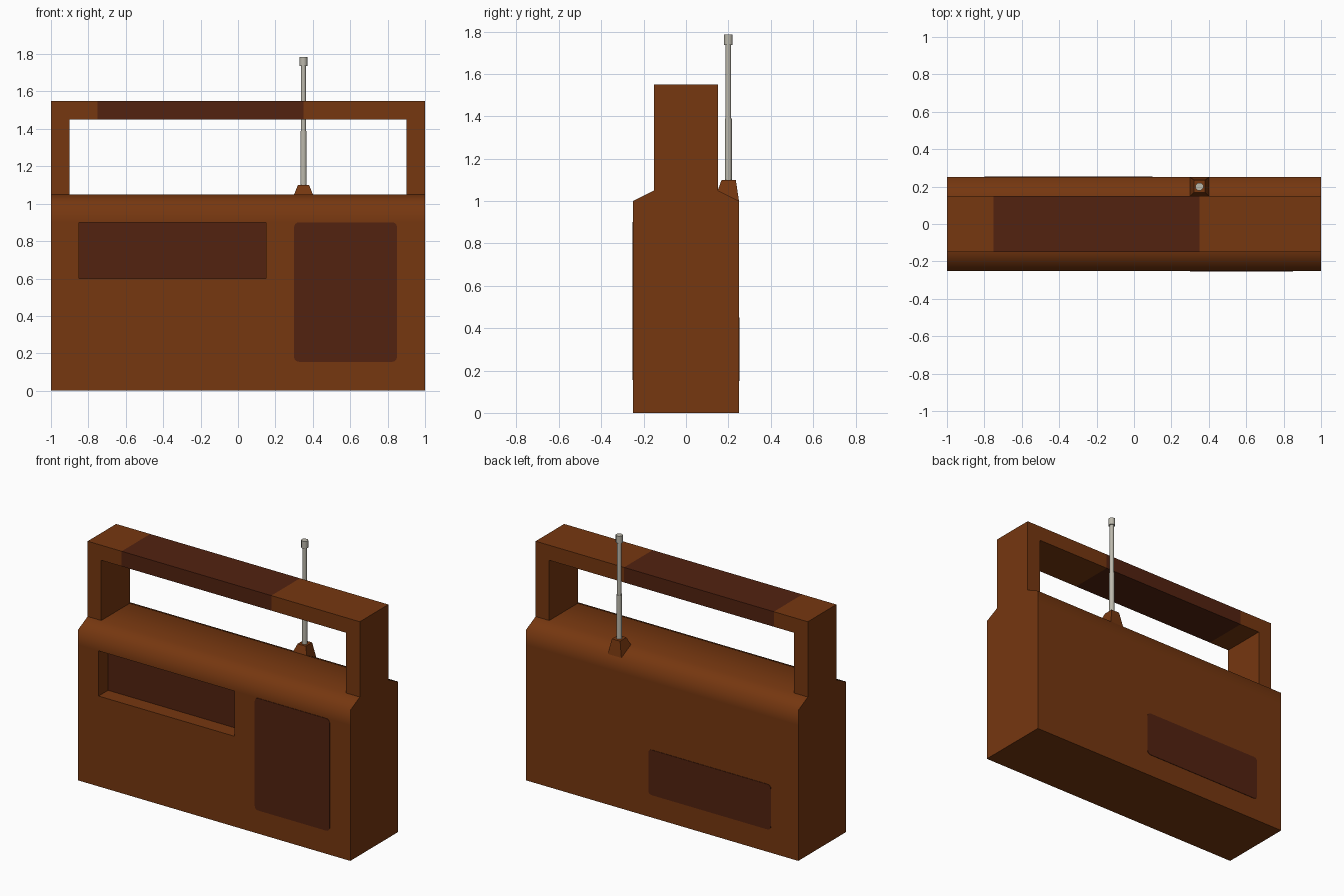
import bpy, bmesh, math
from mathutils import Vector

if "Cube" in bpy.data.objects:
    bpy.data.objects.remove(bpy.data.objects["Cube"])


def material(name, rgb):
    m = bpy.data.materials.new(name)
    m.diffuse_color = (*rgb, 1)
    m.use_nodes = True
    m.node_tree.nodes["Principled BSDF"].inputs["Base Color"].default_value = m.diffuse_color
    return m


BROWN = material("brown casing", (0.18, 0.038, 0.005))
DARK = material("dark brown panel", (0.085, 0.016, 0.005))
METAL = material("light grey metal", (0.50, 0.48, 0.41))


def finish(bm, name, mats, smooth=None):
    bmesh.ops.recalc_face_normals(bm, faces=bm.faces)
    me = bpy.data.meshes.new(name)
    bm.to_mesh(me)
    bm.free()
    for m in mats:
        me.materials.append(m)
    ob = bpy.data.objects.new(name, me)
    bpy.context.collection.objects.link(ob)
    if smooth:
        bpy.ops.object.select_all(action='DESELECT')
        ob.select_set(True)
        bpy.context.view_layer.objects.active = ob
        bpy.ops.object.shade_smooth_by_angle(angle=math.radians(smooth))
    return ob


def prism(points, offset):
    """Closed outline of 3D points extruded along offset."""
    bm = bmesh.new()
    face = bm.faces.new([bm.verts.new(p) for p in points])
    ext = bmesh.ops.extrude_face_region(bm, geom=[face], use_keep_orig=True)
    bmesh.ops.translate(bm, vec=offset, verts=[v for v in ext["geom"] if isinstance(v, bmesh.types.BMVert)])
    bmesh.ops.recalc_face_normals(bm, faces=bm.faces)
    return bm


def cut(bm, co, no):
    bmesh.ops.bisect_plane(bm, geom=bm.verts[:] + bm.edges[:] + bm.faces[:], plane_co=co, plane_no=no)


# Casing with sloped shoulders and a recessed display on the front
section = [(-0.25, 0), (0.25, 0), (0.25, 1), (0.15, 1.05), (-0.15, 1.05), (-0.25, 1)]
bm = prism([(-1, y, z) for y, z in section], Vector((2, 0, 0)))
for x in (-0.85, 0.15):
    cut(bm, (x, 0, 0), (1, 0, 0))
for z in (0.6, 0.9):
    cut(bm, (0, 0, z), (0, 0, 1))
window = [f for f in bm.faces if f.normal.y < -0.9
          and -0.85 < f.calc_center_median().x < 0.15 and 0.6 < f.calc_center_median().z < 0.9]
inner = bmesh.ops.extrude_discrete_faces(bm, faces=window)["faces"]
for f in inner:
    f.material_index = 1
bmesh.ops.translate(bm, vec=(0, 0.1, 0), verts=list({v for f in inner for v in f.verts}))
finish(bm, "casing", [BROWN, DARK], 70)

# Carrying handle with a dark grip section
arch = [(-1, 1.05), (-0.9, 1.05), (-0.9, 1.45), (0.9, 1.45), (0.9, 1.05), (1, 1.05), (1, 1.55), (-1, 1.55)]
bm = prism([(x, -0.15, z) for x, z in arch], Vector((0, 0.3, 0)))
for x in (-0.75, 0.35):
    cut(bm, (x, 0, 0), (1, 0, 0))
for f in bm.faces:
    f.material_index = int(-0.75 < f.calc_center_median().x < 0.35)
finish(bm, "handle", [BROWN, DARK])


# Rounded flat panels: speaker in front, battery cover behind
def panel(name, x0, x1, z0, z1, y, thick, r=0.025):
    pts = []
    corners = [(x1 - r, z1 - r), (x0 + r, z1 - r), (x0 + r, z0 + r), (x1 - r, z0 + r)]
    for i, (cx, cz) in enumerate(corners):
        for k in range(5):
            a = math.radians(90 * i + 22.5 * k)
            pts.append((cx + r * math.cos(a), y, cz + r * math.sin(a)))
    finish(prism(pts, Vector((0, thick, 0))), name, [DARK])


panel("speaker", 0.3, 0.85, 0.155, 0.9, -0.25, -0.003)
panel("battery_cover", -0.8, 0.1, 0.15, 0.45, 0.25, 0.003)

# Antenna foot: tapered block sitting on the rear shoulder
bm = bmesh.new()
low = [bm.verts.new(p) for p in ((0.3, 0.15, 1.05), (0.4, 0.15, 1.05), (0.4, 0.25, 1), (0.3, 0.25, 1))]
top = [bm.verts.new(p) for p in ((0.32, 0.168, 1.1), (0.38, 0.168, 1.1), (0.38, 0.235, 1.1), (0.32, 0.235, 1.1))]
bm.faces.new(low)
bm.faces.new(top)
for i in range(4):
    j = (i + 1) % 4
    bm.faces.new((low[i], low[j], top[j], top[i]))
finish(bm, "antenna_foot", [BROWN])

# Telescopic antenna: two rods and a tip
for name, r, z0, z1 in (("antenna_lower_rod", 0.018, 1.09, 1.39),
                        ("antenna_upper_rod", 0.0145, 1.39, 1.74),
                        ("antenna_tip", 0.022, 1.737, 1.785)):
    ring = [(0.35 + r * math.cos(a), 0.2 + r * math.sin(a), z0)
            for a in (math.tau * (i + 0.5) / 8 for i in range(8))]
    finish(prism(ring, Vector((0, 0, z1 - z0))), name, [METAL], 50)
